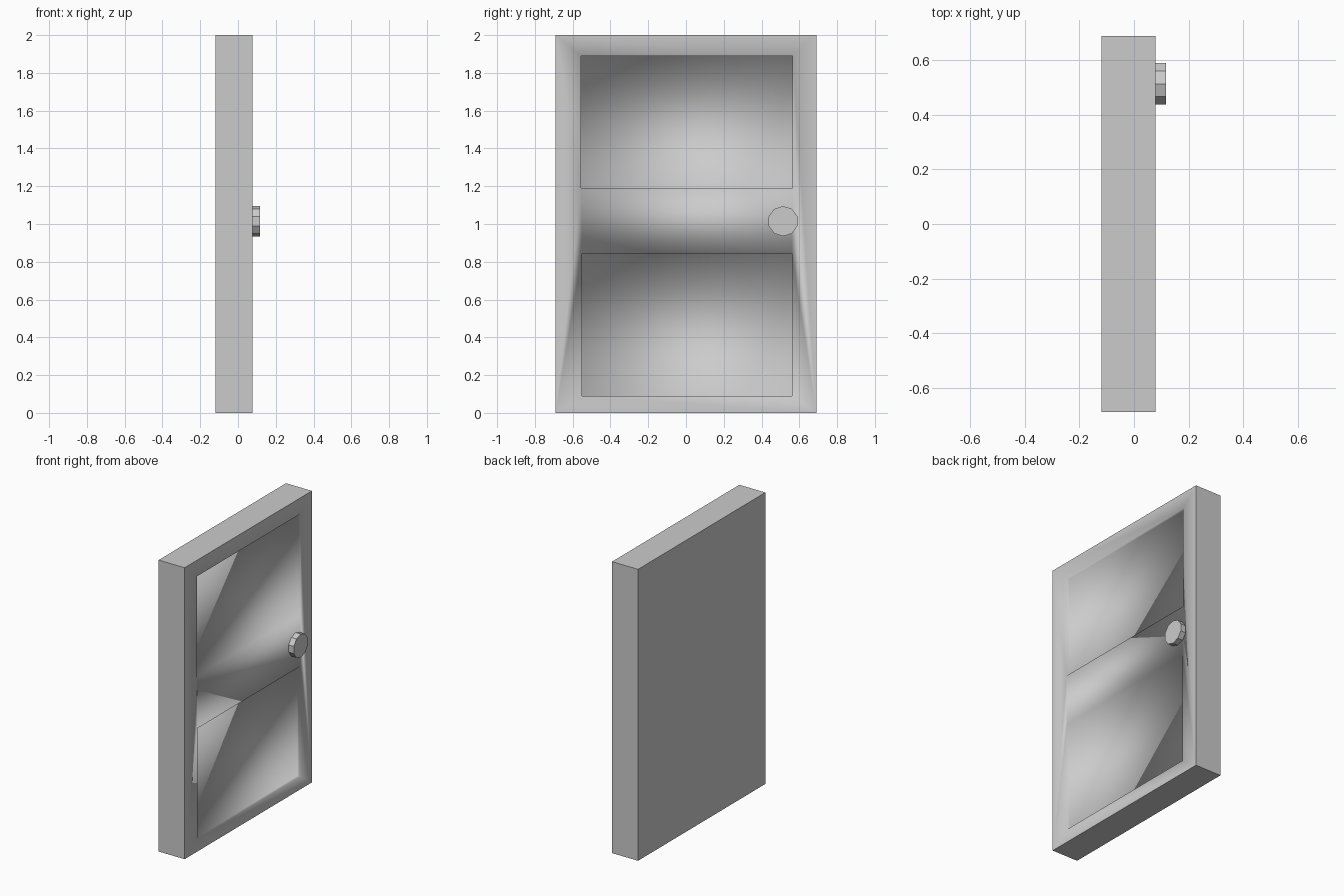
import bpy, math

if "Cube" in bpy.data.objects:
    bpy.data.objects.remove(bpy.data.objects["Cube"])

FACE_X = 0.078  # plane of the panelled side
BACK_X = -0.119
DEPTH = 0.02    # how far the panels are sunk


def extrude_profile(name, front, back):
    """Solid joining two matching outlines (front faces +x)."""
    n = len(front)
    faces = [tuple(range(n)), tuple(reversed(range(n, 2 * n)))]
    faces += [(i, i + n, (i + 1) % n + n, (i + 1) % n) for i in range(n)]
    mesh = bpy.data.meshes.new(name)
    mesh.from_pydata(front + back, [], faces)
    obj = bpy.data.objects.new(name, mesh)
    bpy.context.collection.objects.link(obj)
    return obj


def rect(x, y0, y1, z0, z1):
    return [(x, y0, z0), (x, y1, z0), (x, y1, z1), (x, y0, z1)]


# Door slab, soft shading only on the panelled side
slab = extrude_profile("door_slab",
                       rect(FACE_X, -0.69, 0.69, 0, 2),
                       rect(BACK_X, -0.69, 0.69, 0, 2))
slab.data.polygons[0].use_smooth = True

# Shallow sunken panels: y range, z range
panels = {
    "upper_panel_cutter": (-0.555, 0.565, 1.19, 1.89),
    "lower_panel_cutter": (-0.55, 0.56, 0.09, 0.845),
}
for name, area in panels.items():
    cutter = extrude_profile(name, rect(FACE_X + 0.1, *area),
                             rect(FACE_X - DEPTH, *area))
    cutter.data.polygons.foreach_set("use_smooth", [True] * 6)
    cutter.hide_render = True
    cutter.hide_set(True)
    mod = slab.modifiers.new(name, 'BOOLEAN')
    mod.operation = 'DIFFERENCE'
    mod.solver = 'EXACT'
    mod.object = cutter


# Ten-sided knob with a corner pointing up
def ring(x):
    return [(x, 0.514 - 0.08 * math.sin(a), 1.015 + 0.08 * math.cos(a))
            for a in (i * math.tau / 10 for i in range(10))]


extrude_profile("door_knob", ring(0.117), ring(FACE_X - 0.01))
